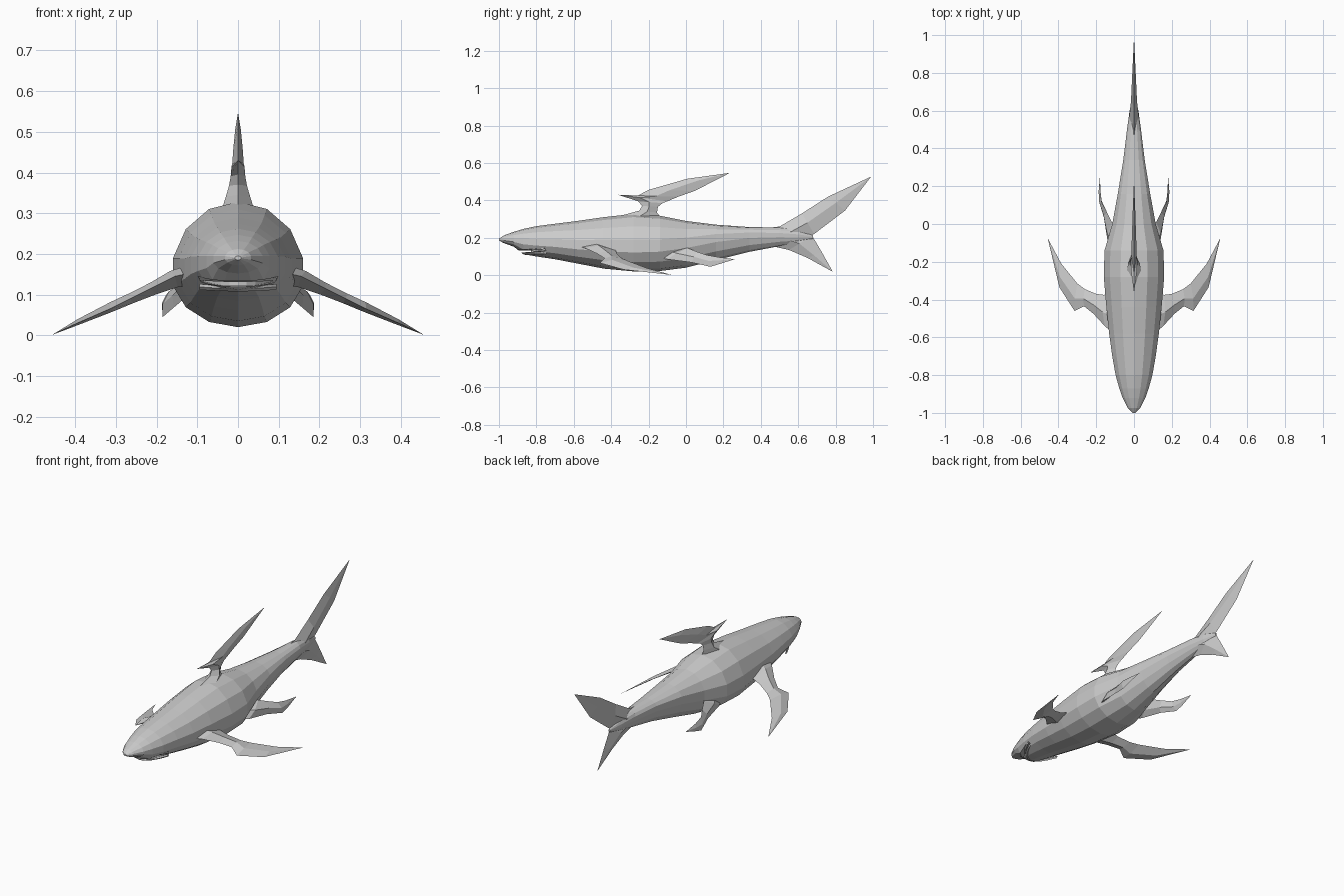
import bpy, bmesh, math
from mathutils import Vector

cube = bpy.data.objects.get("Cube")
if cube:
    bpy.data.objects.remove(cube, do_unlink=True)

grey = bpy.data.materials.new("light_grey")
grey.use_nodes = True
colour = (0.6, 0.6, 0.6, 1)
grey.diffuse_color = colour
grey.node_tree.nodes["Principled BSDF"].inputs["Base Color"].default_value = colour


def loft(name, rings):
    """Skin closed rings of equal length and cap both ends."""
    bm = bmesh.new()
    loops = [[bm.verts.new(p) for p in ring] for ring in rings]
    n = len(loops[0])
    for a, b in zip(loops, loops[1:]):
        for i in range(n):
            j = (i + 1) % n
            bm.faces.new((a[i], a[j], b[j], b[i]))
    bm.faces.new(loops[0][::-1])
    bm.faces.new(loops[-1])
    bmesh.ops.remove_doubles(bm, verts=bm.verts, dist=0.0005)
    bmesh.ops.recalc_face_normals(bm, faces=bm.faces)
    mesh = bpy.data.meshes.new(name)
    bm.to_mesh(mesh)
    bm.free()
    mesh.materials.append(grey)
    obj = bpy.data.objects.new(name, mesh)
    bpy.context.collection.objects.link(obj)
    return obj


def fin(name, stations, thick_dir):
    """Blade with a diamond section: leading edge, trailing edge, half thickness."""
    rings = []
    for lead, trail, t in stations:
        lead, trail = Vector(lead), Vector(trail)
        mid = lead.lerp(trail, 0.45)
        off = Vector(thick_dir).normalized() * t
        rings.append([lead, mid + off, trail, mid - off])
    return loft(name, rings)


def mid_fin(name, stations):
    return fin(name, [((0, *a), (0, *b), t) for a, b, t in stations], (1, 0, 0))


def side_fins(name, stations, thick_dir):
    for side, s in (("left", 1), ("right", -1)):
        flip = lambda p: (p[0] * s, p[1], p[2])
        fin(f"{side}_{name}", [(flip(a), flip(b), t) for a, b, t in stations],
            flip(thick_dir))


# Body stations: y, top, widest height, bottom, half width
body_stations = [
    (-1.0, .195, .19, .185, .008), (-.975, .212, .19, .172, .033),
    (-.92, .232, .185, .152, .062), (-.87, .247, .18, .112, .08),
    (-.8, .262, .175, .1, .1), (-.7, .275, .17, .085, .118),
    (-.58, .29, .16, .062, .135), (-.44, .31, .155, .035, .15),
    (-.28, .328, .15, .02, .164), (-.14, .318, .155, .022, .16),
    (0, .29, .175, .04, .118), (.16, .27, .205, .08, .088),
    (.34, .257, .22, .125, .058), (.5, .255, .217, .155, .038),
    (.6, .245, .21, .17, .024), (.68, .212, .205, .195, .004),
]
SIDES = 14
rings = []
for y, top, mid, low, w in body_stations:
    ring = []
    for i in range(SIDES):
        a = math.tau * i / SIDES + math.pi / 2
        s = math.sin(a)
        ring.append((w * math.cos(a), y, mid + s * ((top - mid) if s > 0 else (mid - low))))
    rings.append(ring)
body = loft("body", rings)

# Mouth: a thin curved slot cut under the snout
def mouth_arc(y_front, depth, half, z, lift, n=9):
    pts = []
    for i in range(n):
        u = 2 * i / (n - 1) - 1
        pts.append(Vector((half * u, y_front + depth * u * u, z + lift * u * u)))
    return pts

outer = mouth_arc(-.93, .14, .125, .126, .012)
inner = mouth_arc(-.83, .09, .085, .126, .012)
cutter = loft("mouth_cutter", [
    [o + Vector((0, 0, -.006)), o + Vector((0, 0, .007)),
     i + Vector((0, 0, .007)), i + Vector((0, 0, -.006))]
    for o, i in zip(outer, inner)])
cutter.hide_render = True
cut = body.modifiers.new("mouth", "BOOLEAN")
cut.operation = "DIFFERENCE"
cut.object = cutter
bpy.context.view_layer.objects.active = body
bpy.ops.object.modifier_apply(modifier="mouth")
bpy.data.objects.remove(cutter, do_unlink=True)

# Lips: slim ridges above and below the slot
for name, z, front in (("upper_lip", .138, -.875), ("lower_lip", .115, -.862)):
    loft(name, [
        [p + Vector((0, -.008, 0)), p + Vector((0, .004, .007)),
         p + Vector((0, .014, 0)), p + Vector((0, .004, -.007))]
        for p in mouth_arc(front, .105, .094, z, .004)])

# Dorsal fin: narrow stem, forward spur and long swept blade (y, z)
mid_fin("dorsal_fin", [
    ((-.36, .315), (-.13, .3), .04), ((-.25, .345), (-.155, .335), .03),
    ((-.235, .37), (-.15, .365), .022), ((-.255, .395), (-.125, .385), .018),
    ((-.365, .43), (-.1, .395), .016), ((-.26, .424), (-.04, .42), .014),
    ((-.2, .456), (.045, .45), .012), ((.005, .515), (.13, .493), .007),
    ((.235, .547), (.235, .547), 0)])

# Tail fin lobes
mid_fin("upper_tail_lobe", [
    ((.44, .253), (.58, .17), .03), ((.5, .26), (.64, .2), .026),
    ((.62, .33), (.685, .22), .016), ((.76, .42), (.85, .345), .009),
    ((.99, .527), (.99, .527), 0)])
mid_fin("lower_tail_lobe", [
    ((.46, .155), (.62, .24), .026), ((.55, .135), (.675, .21), .02),
    ((.65, .092), (.725, .125), .009), ((.785, .018), (.785, .018), 0)])

# Pectoral fins
side_fins("pectoral_fin", [
    ((.11, -.58), (.12, -.37), .025), ((.155, -.54), (.16, -.375), .022),
    ((.215, -.475), (.2, -.37), .016), ((.265, -.435), (.26, -.345), .013),
    ((.315, -.46), (.3, -.315), .012), ((.395, -.335), (.385, -.21), .007),
    ((.457, -.075), (.457, -.075), 0)] and [
    ((x1, y1, z1), (x2, y2, z2), t) for x1, y1, z1, x2, y2, z2, t in (
        (.11, -.58, .155, .12, -.37, .14, .025), (.155, -.54, .145, .16, -.375, .13, .022),
        (.215, -.475, .115, .2, -.37, .115, .016), (.265, -.435, .09, .26, -.345, .092, .013),
        (.315, -.46, .065, .3, -.315, .078, .012), (.395, -.335, .03, .385, -.21, .038, .007),
        (.457, -.075, .001, .457, -.075, .001, 0))], (.45, 0, 1))

# Pelvic fins
side_fins("pelvic_fin", [
    ((.1, -.17, .1), (.09, 0, .15), .02), ((.138, -.1, .085), (.118, .01, .145), .014),
    ((.158, .03, .068), (.142, .06, .125), .011), ((.185, .13, .045), (.17, .11, .108), .008),
    ((.186, .18, .06), (.178, .17, .097), .005), ((.18, .26, .085), (.18, .26, .085), 0)],
    (1, 0, .4))
